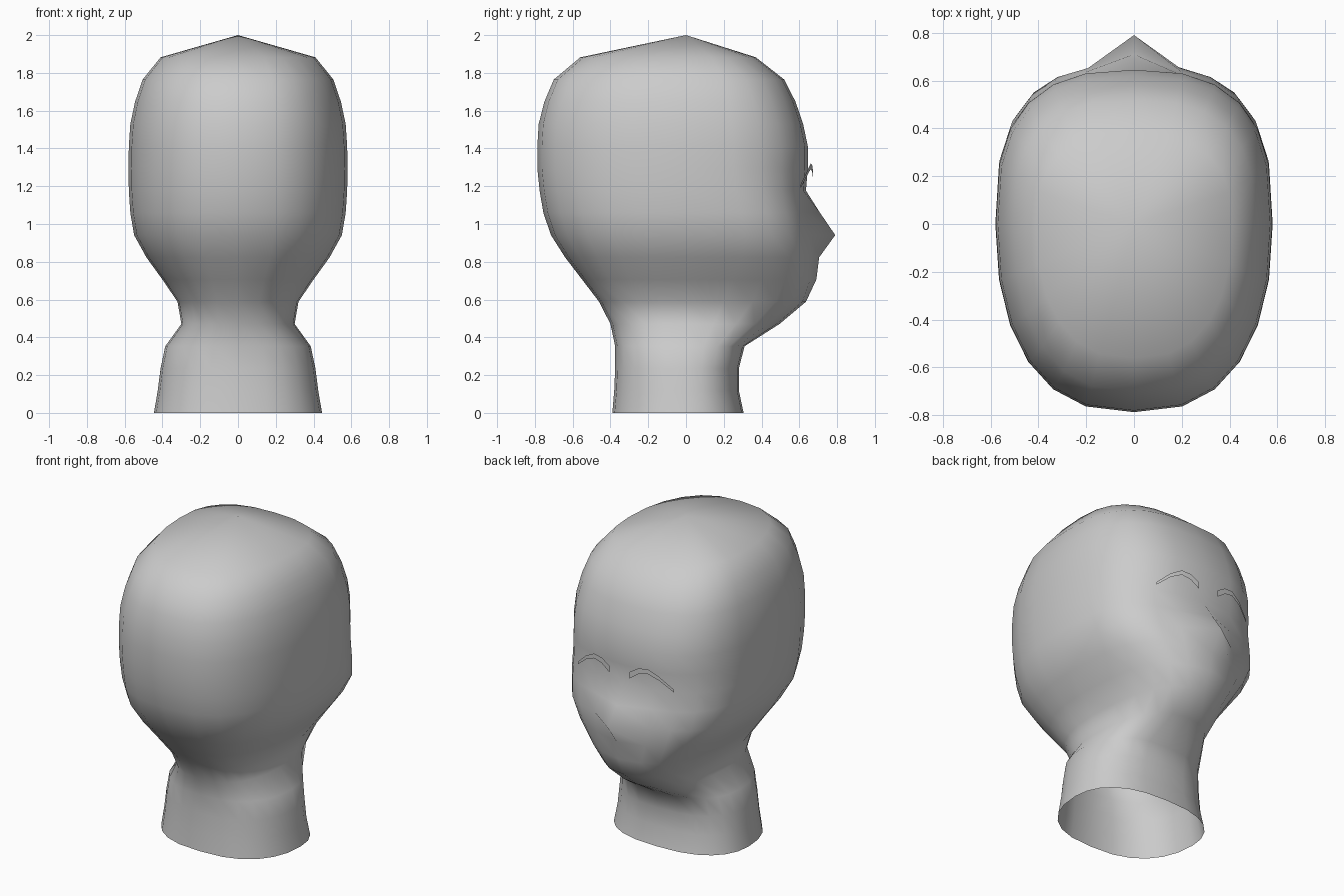
import bpy
import bmesh
from math import sin, cos, pi

cube = bpy.data.objects.get("Cube")
if cube:
    bpy.data.objects.remove(cube, do_unlink=True)


def make_material(name, color):
    mat = bpy.data.materials.new(name)
    mat.use_nodes = True
    mat.diffuse_color = color
    mat.node_tree.nodes["Principled BSDF"].inputs["Base Color"].default_value = color
    return mat


def finish(bm, name, mat):
    mesh = bpy.data.meshes.new(name)
    bm.to_mesh(mesh)
    bm.free()
    mesh.materials.append(mat)
    for poly in mesh.polygons:
        poly.use_smooth = True
    obj = bpy.data.objects.new(name, mesh)
    bpy.context.collection.objects.link(obj)
    return obj


def spow(v, p):
    return (1 if v >= 0 else -1) * abs(v) ** p


grey = make_material("plain grey", (0.6, 0.6, 0.6, 1))

# Head: rings at even heights (half width, back depth, face depth, face squareness)
SEGMENTS = 24
LEVELS = 17
RINGS = [
    (.445, .39, .305, .9), (.425, .38, .28, .9), (.41, .375, .28, .9),
    (.385, .375, .31, .9), (.30, .40, .495, .9), (.32, .46, .635, .85),
    (.40, .55, .675, .75), (.485, .64, .675, .6), (.55, .715, .665, .55),
    (.57, .755, .65, .6), (.578, .775, .635, .65), (.58, .787, .645, .7),
    (.578, .787, .645, .7), (.57, .78, .62, .7), (.545, .75, .58, .7),
    (.505, .70, .52, .7), (.41, .56, .37, .75),
]
# Centre line of the face: lips, nose tip and bridge
PROFILE = {6: .69, 7: .705, 8: .79, 9: .71}

bm = bmesh.new()
loops = []
for level, (width, back, face, square) in enumerate(RINGS):
    loop = []
    for i in range(SEGMENTS):
        a = 2 * pi * i / SEGMENTS
        c = cos(a)
        x = width * spow(sin(a), .78)
        y = face * spow(c, square) if c > 0 else back * spow(c, .9)
        if i == 0:
            y = PROFILE.get(level, y)
        loop.append(bm.verts.new((x, y, level * 2 / LEVELS)))
    loops.append(loop)
crown = bm.verts.new((0, 0, 2))
for i in range(SEGMENTS):
    j = (i + 1) % SEGMENTS
    for low, high in zip(loops, loops[1:]):
        bm.faces.new((low[i], low[j], high[j], high[i]))
    bm.faces.new((loops[-1][i], loops[-1][j], crown))
bmesh.ops.recalc_face_normals(bm, faces=bm.faces)
finish(bm, "head", grey)

# Eyebrows: thin arched ribbons just in front of the face
BROW = [(.07, .673, 1.255), (.13, .668, 1.295), (.19, .66, 1.305),
        (.26, .642, 1.27), (.34, .607, 1.2)]
for side, label in ((1, "left"), (-1, "right")):
    bm = bmesh.new()
    pairs = []
    for k, (x, y, z) in enumerate(BROW):
        half = .021 - .003 * k
        pairs.append([bm.verts.new((side * x, y, z + s * half)) for s in (-1, 1)])
    for (a, b), (c, d) in zip(pairs, pairs[1:]):
        face = bm.faces.new((a, b, d, c))
        face.normal_update()
        if face.normal.y < 0:
            face.normal_flip()
    finish(bm, label + "_eyebrow", grey)
